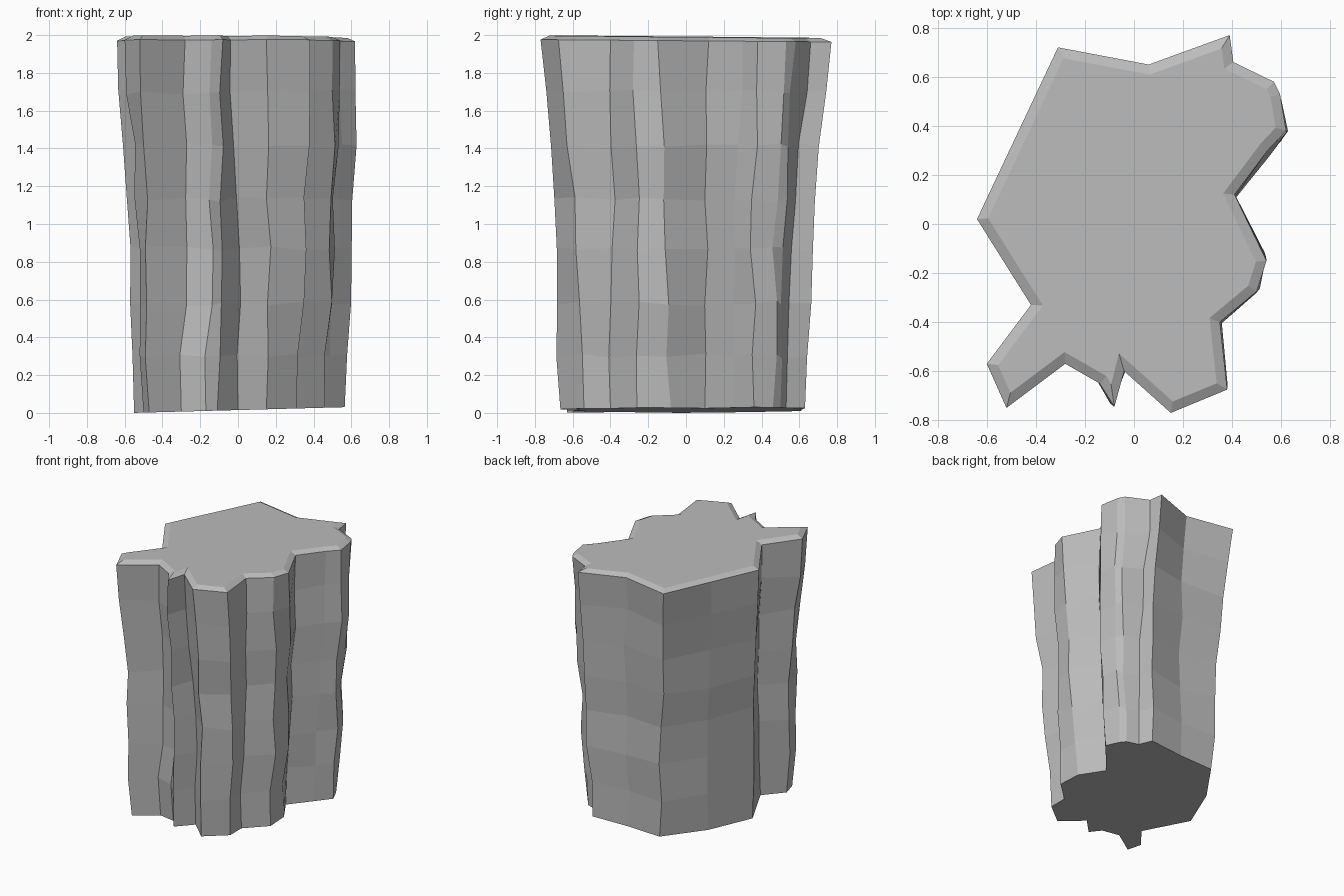
import bpy, bmesh, random
from mathutils import Vector

if "Cube" in bpy.data.objects:
    bpy.data.objects.remove(bpy.data.objects["Cube"])

random.seed(7)

# Cross-section corners, counter-clockwise: (top x, top y, bottom x, bottom y)
CORNERS = [
    (-.64, .02, -.55, -.03), (-.42, -.33, -.38, -.37), (-.60, -.57, -.50, -.52),
    (-.52, -.75, -.47, -.63), (-.28, -.57, -.30, -.52), (-.14, -.65, -.17, -.55),
    (-.08, -.745, -.11, -.63), (-.04, -.60, .00, -.52), (.15, -.77, .15, -.665),
    (.38, -.675, .31, -.54), (.35, -.40, .31, -.40), (.50, -.275, .46, -.26),
    (.54, -.15, .45, -.08), (.41, .12, .34, .10), (.545, .30, .47, .25),
    (.62, .38, .565, .36), (.595, .53, .52, .46), (.57, .58, .49, .50),
    (.405, .66, .40, .53), (.39, .77, .36, .63), (.06, .65, .08, .61),
    (-.31, .72, -.20, .61), (-.475, .37, -.41, .31),
]
# Levels between base and rim: (height, x shift, y scale)
LEVELS = [(.015, 0, 1), (.30, .0, 1.0), (.58, .012, .975), (.87, .012, .96),
          (1.13, .01, .97), (1.42, .018, .975), (1.70, 0, .985), (1.97, 0, 1)]
TOP = len(LEVELS) - 1


def ring_points(i):
    z, dx, sy = LEVELS[i]
    t = (z - LEVELS[0][0]) / (LEVELS[-1][0] - LEVELS[0][0])
    wobble = .014 if 0 < i < TOP else 0
    pts = []
    for tx, ty, bx, by in CORNERS:
        x = bx + (tx - bx) * t + dx + random.uniform(-wobble, wobble)
        y = (by + (ty - by) * t) * sy + random.uniform(-wobble, wobble)
        h = z + random.uniform(-wobble, wobble)
        if i == 0:
            h += .027 * x          # slanted base
        if i == TOP:
            h -= .008 * y          # slightly tilted rim
        pts.append(Vector((x, y, h)))
    return pts


def inset_points(pts, width):
    # Mitred inward offset for the chamfered rim
    out = []
    for i, p in enumerate(pts):
        a = (p - pts[i - 1]).xy.normalized()
        b = (pts[(i + 1) % len(pts)] - p).xy.normalized()
        na, nb = Vector((-a.y, a.x)), Vector((-b.y, b.x))
        m = (na + nb).normalized()
        q = p.xy + m * width * min(1 / max(m.dot(na), .1), 2.3)
        out.append(Vector((q.x, q.y, 1.991 - .009 * q.y - .003 * q.x)))
    return out


# Rock column: stacked rings, chamfered rim, flat caps
bm = bmesh.new()
rings = [ring_points(i) for i in range(len(LEVELS))]
rings.append(inset_points(rings[-1], .04))
verts = [[bm.verts.new(p) for p in r] for r in rings]
n = len(CORNERS)
for lo, hi in zip(verts, verts[1:]):
    for i in range(n):
        j = (i + 1) % n
        bm.faces.new((lo[i], lo[j], hi[j], hi[i]))
bm.faces.new(verts[-1])
bm.faces.new(verts[0][::-1])
bmesh.ops.recalc_face_normals(bm, faces=bm.faces)

mesh = bpy.data.meshes.new("rock_column")
bm.to_mesh(mesh)
bm.free()
rock = bpy.data.objects.new("rock_column", mesh)
bpy.context.collection.objects.link(rock)

# Single flat stone colour
stone = bpy.data.materials.new("grey_stone")
stone.diffuse_color = (.50, .50, .50, 1)
stone.use_nodes = True
stone.node_tree.nodes["Principled BSDF"].inputs["Base Color"].default_value = stone.diffuse_color
mesh.materials.append(stone)
